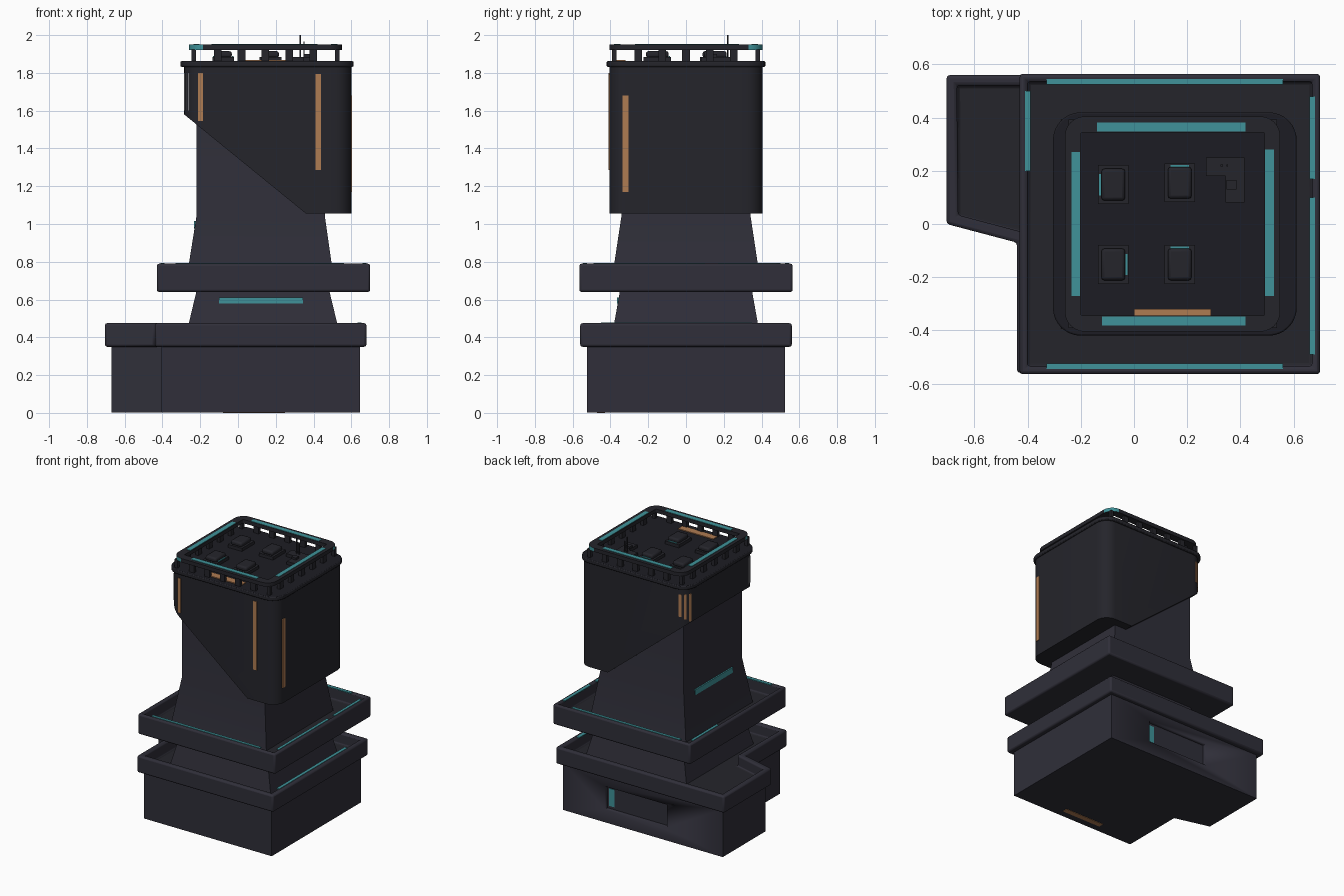
import bpy, bmesh, math
from mathutils import Vector

if "Cube" in bpy.data.objects:
    bpy.data.objects.remove(bpy.data.objects["Cube"])


def material(name, rgb):
    m = bpy.data.materials.new(name)
    m.diffuse_color = (*rgb, 1)
    m.use_nodes = True
    m.node_tree.nodes["Principled BSDF"].inputs["Base Color"].default_value = m.diffuse_color
    return m


WALL = material("slate wall", (0.029, 0.028, 0.041))
DARK = material("dark cladding", (0.018, 0.018, 0.024))
ROOF = material("black roof", (0.012, 0.012, 0.017))
TEAL = material("teal light", (0.05, 0.29, 0.32))
AMBER = material("amber light", (0.43, 0.20, 0.085))
PALE = material("pale slat", (0.35, 0.35, 0.38))


def finish(name, bm, *mats, bevel=0):
    bmesh.ops.recalc_face_normals(bm, faces=bm.faces)
    me = bpy.data.meshes.new(name)
    bm.to_mesh(me)
    bm.free()
    for m in mats:
        me.materials.append(m)
    for p in me.polygons:
        p.use_smooth = True
    me.set_sharp_from_angle(angle=math.radians(35))
    ob = bpy.data.objects.new(name, me)
    bpy.context.collection.objects.link(ob)
    if bevel:
        b = ob.modifiers.new("bevel", "BEVEL")
        b.width, b.segments, b.limit_method = bevel, 2, "ANGLE"
    return ob


def rect(x0, x1, y0, y1, r=0, n=6):
    """Rectangle outline, with rounded corners when r is set."""
    if not r:
        return [(x0, y0), (x1, y0), (x1, y1), (x0, y1)]
    pts = []
    for cx, cy, a0 in ((x1 - r, y1 - r, 0), (x0 + r, y1 - r, 90), (x0 + r, y0 + r, 180), (x1 - r, y0 + r, 270)):
        for i in range(n + 1):
            a = math.radians(a0 + 90 * i / n)
            pts.append((cx + r * math.cos(a), cy + r * math.sin(a)))
    return pts


def loft(sections):
    """Closed solid through (z, outline) sections."""
    bm = bmesh.new()
    loops = [[bm.verts.new((x, y, z)) for x, y in pts] for z, pts in sections]
    bm.faces.new(loops[0])
    top = bm.faces.new(loops[-1])
    n = len(loops[0])
    for a, b in zip(loops, loops[1:]):
        for i in range(n):
            j = (i + 1) % n
            bm.faces.new((a[i], a[j], b[j], b[i]))
    bmesh.ops.recalc_face_normals(bm, faces=bm.faces)
    return bm, top


def box(name, x0, x1, y0, y1, z0, z1, mat, bevel=0):
    bm, _ = loft([(z0, rect(x0, x1, y0, y1)), (z1, rect(x0, x1, y0, y1))])
    return finish(name, bm, mat, bevel=bevel)


def tray(name, pts, z0, z1, width, depth):
    """Slab with a parapet around a sunken dark floor."""
    bm, top = loft([(z0, pts), (z1, pts)])
    bmesh.ops.inset_region(bm, faces=[top], thickness=width)
    ret = bmesh.ops.extrude_face_region(bm, geom=[top])
    bmesh.ops.translate(bm, vec=(0, 0, -depth), verts=[g for g in ret["geom"] if isinstance(g, bmesh.types.BMVert)])
    if top.is_valid:
        bmesh.ops.delete(bm, geom=[top], context="FACES_ONLY")
    for f in bm.faces:
        if abs(f.calc_center_median().z - (z1 - depth)) < 1e-4:
            f.material_index = 1
    return finish(name, bm, WALL, DARK, bevel=0.012)


# Base with side annex and a window niche at the back
body_pts = [(-0.405, -0.525), (0.645, -0.525), (0.645, 0.525), (-0.67, 0.525), (-0.67, 0.02), (-0.405, -0.05)]
rim_pts = [(-0.44, -0.56), (0.68, -0.56), (0.68, 0.56), (-0.705, 0.56), (-0.705, 0), (-0.44, -0.07)]
bm, _ = loft([(0.003, body_pts), (0.36, body_pts)])
base = finish("base_body", bm, WALL)
cutter = box("niche_cutter", -0.21, 0.30, 0.495, 0.6, 0.10, 0.27, DARK)
cutter.hide_render = True
cutter.hide_viewport = True
cut = base.modifiers.new("niche", "BOOLEAN")
cut.object, cut.operation, cut.solver = cutter, "DIFFERENCE", "EXACT"
box("niche_light", 0.24, 0.285, 0.49, 0.50, 0.12, 0.25, TEAL)
box("base_underlight", -0.08, 0.25, -0.47, -0.43, 0, 0.006, AMBER)
tray("base_rim", rim_pts, 0.35, 0.475, 0.055, 0.085)
box("base_rim_light", 0.632, 0.655, -0.45, 0.35, 0.470, 0.478, TEAL)

# Tapered necks and the shaft
bm, _ = loft([(0.38, rect(-0.283, 0.548, -0.397, 0.397)), (0.66, rect(-0.216, 0.48, -0.347, 0.347))])
finish("lower_neck", bm, WALL)
shaft = rect(-0.22, 0.46, -0.342, 0.342)
bm, _ = loft([(0.69, rect(-0.276, 0.51, -0.395, 0.395)), (1.04, shaft), (1.82, shaft)])
finish("shaft", bm, WALL)
box("lower_neck_light", -0.1, 0.345, -0.366, -0.35, 0.58, 0.61, TEAL)
box("shaft_light", -0.234, -0.215, -0.22, 0.22, 0.975, 1.015, TEAL)

# Terrace ring and its lights
tray("terrace_ring", rect(-0.43, 0.70, -0.565, 0.565), 0.64, 0.79, 0.042, 0.09)
for i, (x0, x1, y0, y1) in enumerate([
        (-0.33, 0.56, 0.525, 0.545), (-0.33, 0.56, -0.545, -0.525),
        (0.66, 0.68, 0.17, 0.48), (0.66, 0.68, -0.49, 0.10), (-0.41, -0.39, 0.2, 0.5)]):
    box(f"terrace_light_{i}", x0, x1, y0, y1, 0.785, 0.793, TEAL)

# Upper block with the slanted underside
outline = rect(-0.285, 0.60, -0.405, 0.405, 0.09, 8)
bm, _ = loft([(1.055, outline), (1.84, outline)])
normal = Vector((1.055 - 1.58, 0, -0.36 - 0.285))
res = bmesh.ops.bisect_plane(bm, geom=bm.verts[:] + bm.edges[:] + bm.faces[:],
                             plane_co=(0.36, 0, 1.055), plane_no=normal, clear_outer=True)
bmesh.ops.holes_fill(bm, edges=[e for e in bm.edges if e.is_boundary], sides=0)
finish("upper_block", bm, DARK)

# Amber strips on the block faces
box("front_strip_left", -0.212, -0.186, -0.409, -0.40, 1.545, 1.80, AMBER)
box("front_strip_right", 0.41, 0.44, -0.409, -0.40, 1.285, 1.795, AMBER)
box("right_strip", 0.595, 0.604, -0.335, -0.305, 1.17, 1.68, AMBER)


def corner_slat(name, cy, angle, z0, z1, mat, half):
    """Thin upright plate on a rounded left corner of the block."""
    a = math.radians(angle)
    d, t = Vector((math.cos(a), math.sin(a))), Vector((-math.sin(a), math.cos(a)))
    c = Vector((-0.195, cy))
    pts = [c + d * r + t * s for r, s in ((0.086, -half), (0.093, -half), (0.093, half), (0.086, half))]
    bm, _ = loft([(z0, pts), (z1, pts)])
    finish(name, bm, mat)


for i in range(3):
    corner_slat(f"back_slat_{i}", 0.315, 113 + 22 * i, 1.585 + 0.02 * (2 - i), 1.79, AMBER, 0.009)
    corner_slat(f"front_slat_{i}", -0.315, 192 + 16 * i, 1.60, 1.80, PALE, 0.004)

# Roof cap
cap = rect(-0.305, 0.612, -0.42, 0.42, 0.105, 8)
bm, top = loft([(1.832, cap), (1.862, cap)])
top.material_index = 1
finish("roof_cap", bm, DARK, ROOF, bevel=0.006)
box("roof_floor_light", 0.0, 0.29, -0.375, -0.32, 1.86, 1.868, AMBER)

# Crown ring, with two lit corners
outer = rect(-0.26, 0.55, -0.405, 0.405, 0.075)
inner = rect(-0.20, 0.49, -0.345, 0.345, 0.006)
bm = bmesh.new()
lo = [[bm.verts.new((x, y, z)) for x, y in p] for p, z in
      ((outer, 1.922), (outer, 1.95), (inner, 1.95), (inner, 1.922))]
for k in range(4):
    a, b = lo[k], lo[(k + 1) % 4]
    for i in range(len(a)):
        j = (i + 1) % len(a)
        f = bm.faces.new((a[i], a[j], b[j], b[i]))
        c = f.calc_center_median()
        if k == 0 and (c.x - 0.145) * c.y > 0.125:
            f.material_index = 1
finish("crown_ring", bm, DARK, TEAL)
for i, (x0, x1, y0, y1) in enumerate([
        (-0.14, 0.42, 0.348, 0.382), (-0.12, 0.42, -0.382, -0.348),
        (-0.236, -0.203, -0.27, 0.27), (0.493, 0.526, -0.27, 0.28)]):
    box(f"crown_light_{i}", x0, x1, y0, y1, 1.946, 1.953, TEAL)

# Posts under the crown, seven to a side
for i in range(7):
    for j in range(7):
        if i in (0, 6) or j in (0, 6):
            x, y = -0.235 + 0.1267 * i, -0.38 + 0.1267 * j
            h = 0.012 if i in (0, 6) and j in (0, 6) else 0.02
            hx = 0.012 if i in (0, 6) else h
            hy = 0.012 if j in (0, 6) else h
            box(f"crown_post_{i}_{j}", x - hx, x + hx, y - hy, y + hy, 1.86, 1.925, DARK)

# Roof machine boxes
for i, (x, y) in enumerate([(-0.078, 0.148), (0.172, 0.155), (-0.078, -0.152), (0.172, -0.152)]):
    box(f"machine_base_{i}", x - 0.058, x + 0.058, y - 0.073, y + 0.073, 1.86, 1.885, DARK)
    box(f"machine_body_{i}", x - 0.045, x + 0.045, y - 0.06, y + 0.06, 1.88, 1.915, DARK, bevel=0.012)
    if i % 2:
        box(f"machine_light_{i}", x - 0.035, x + 0.035, y + 0.06, y + 0.067, 1.88, 1.89, TEAL)
    else:
        s = -1 if i == 0 else 1
        box(f"machine_light_{i}", x + s * 0.05 - 0.004, x + s * 0.05 + 0.004, y - 0.04, y + 0.04, 1.88, 1.89, TEAL)

# Roof hut and masts
box("hut_back", 0.27, 0.415, 0.18, 0.25, 1.86, 1.885, DARK)
box("hut_front", 0.345, 0.415, 0.08, 0.18, 1.86, 1.885, DARK)
box("hut_vent", 0.348, 0.385, 0.13, 0.165, 1.86, 1.90, DARK)
for name, x, top_z, w in (("tall_mast", 0.33, 2.0, 0.004), ("short_mast", 0.35, 1.965, 0.003)):
    box(name, x - w, x + w, 0.22 - w, 0.22 + w, 1.87, top_z, DARK)
